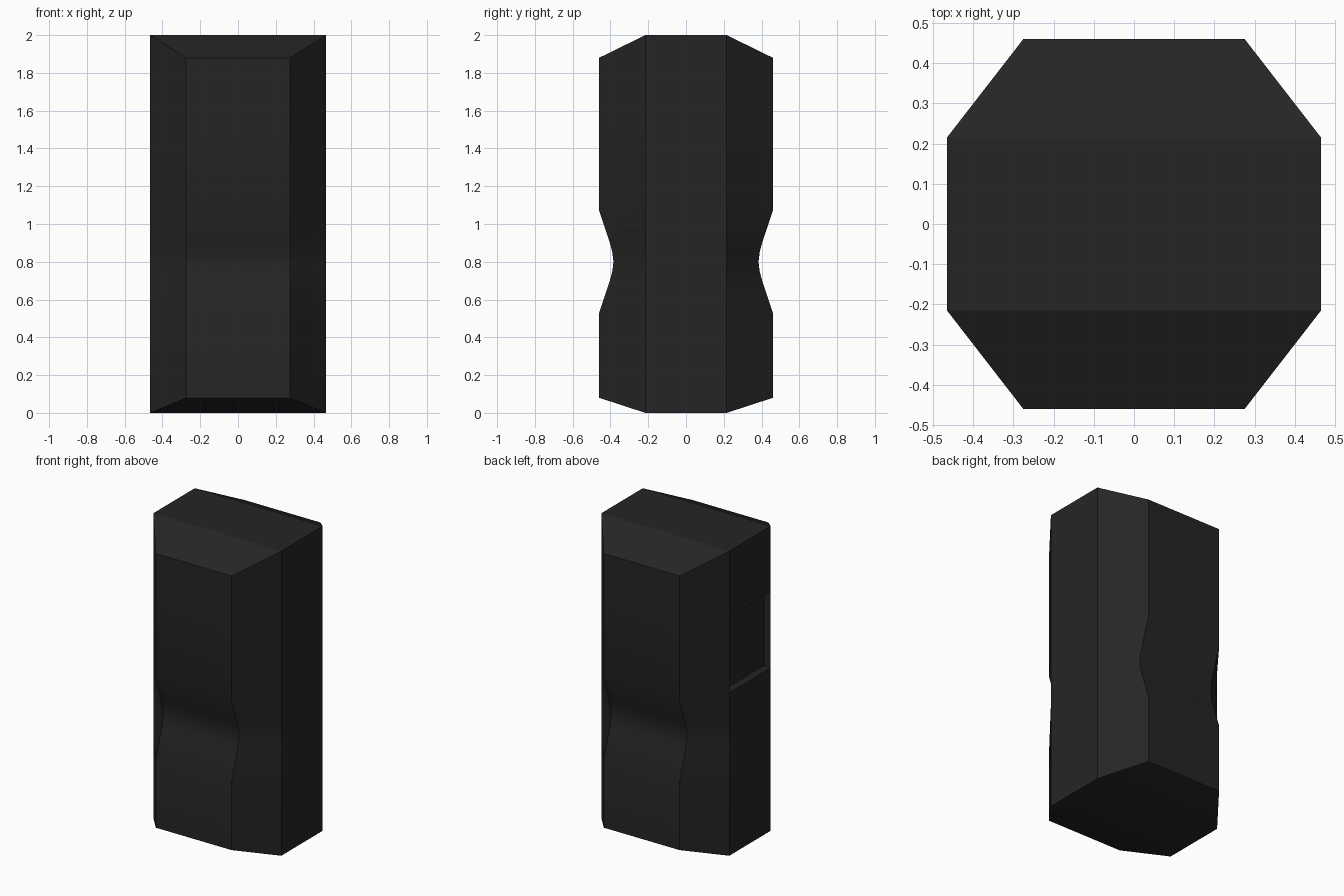
import bpy, bmesh, math

if "Cube" in bpy.data.objects:
    bpy.data.objects.remove(bpy.data.objects["Cube"])

mat = bpy.data.materials.new("matte black")
mat.diffuse_color = (0.0185, 0.0185, 0.0185, 1)
mat.use_nodes = True
mat.node_tree.nodes["Principled BSDF"].inputs["Base Color"].default_value = mat.diffuse_color

SX, SY = 0.465, 0.215   # side panel position and half depth
FX = 0.275              # half width of front and back panels
# rows: side height, front height, front depth (waist in the middle)
ROWS = [(0, 0.08, 0.46), (0.53, 0.53, 0.46), (0.70, 0.70, 0.403),
        (0.75, 0.75, 0.39), (0.80, 0.80, 0.384), (0.85, 0.85, 0.39),
        (0.90, 0.90, 0.403), (1.07, 1.07, 0.46), (1.57, 1.57, 0.46),
        (2.0, 1.88, 0.46)]

bm = bmesh.new()
rings = []
for zs, zf, y in ROWS:
    pts = [(-FX, -y, zf), (FX, -y, zf), (SX, -SY, zs), (SX, SY, zs),
           (FX, y, zf), (-FX, y, zf), (-SX, SY, zs), (-SX, -SY, zs)]
    rings.append([bm.verts.new(p) for p in pts])

# octagonal wall, keeping the left panel face that holds the pocket
pocket = None
for r, (a, b) in enumerate(zip(rings, rings[1:])):
    for i in range(8):
        j = (i + 1) % 8
        f = bm.faces.new((a[i], a[j], b[j], b[i]))
        if i == 6 and ROWS[r][0] == 1.07:
            pocket = f

# sloped and flat end caps
for ring in (rings[0], rings[-1]):
    for ids in ((0, 1, 2, 7), (7, 2, 3, 6), (6, 3, 4, 5)):
        bm.faces.new([ring[i] for i in ids])
bmesh.ops.recalc_face_normals(bm, faces=bm.faces[:])

# recessed pocket in the left panel
ext = bmesh.ops.extrude_discrete_faces(bm, faces=[pocket])
bmesh.ops.translate(bm, verts=ext["faces"][0].verts[:], vec=(0.05, 0, 0))

me = bpy.data.meshes.new("body")
bm.to_mesh(me)
bm.free()
me.materials.append(mat)
body = bpy.data.objects.new("body", me)
bpy.context.collection.objects.link(body)
bpy.context.view_layer.objects.active = body
body.select_set(True)
bpy.ops.object.shade_smooth_by_angle(angle=math.radians(20))
